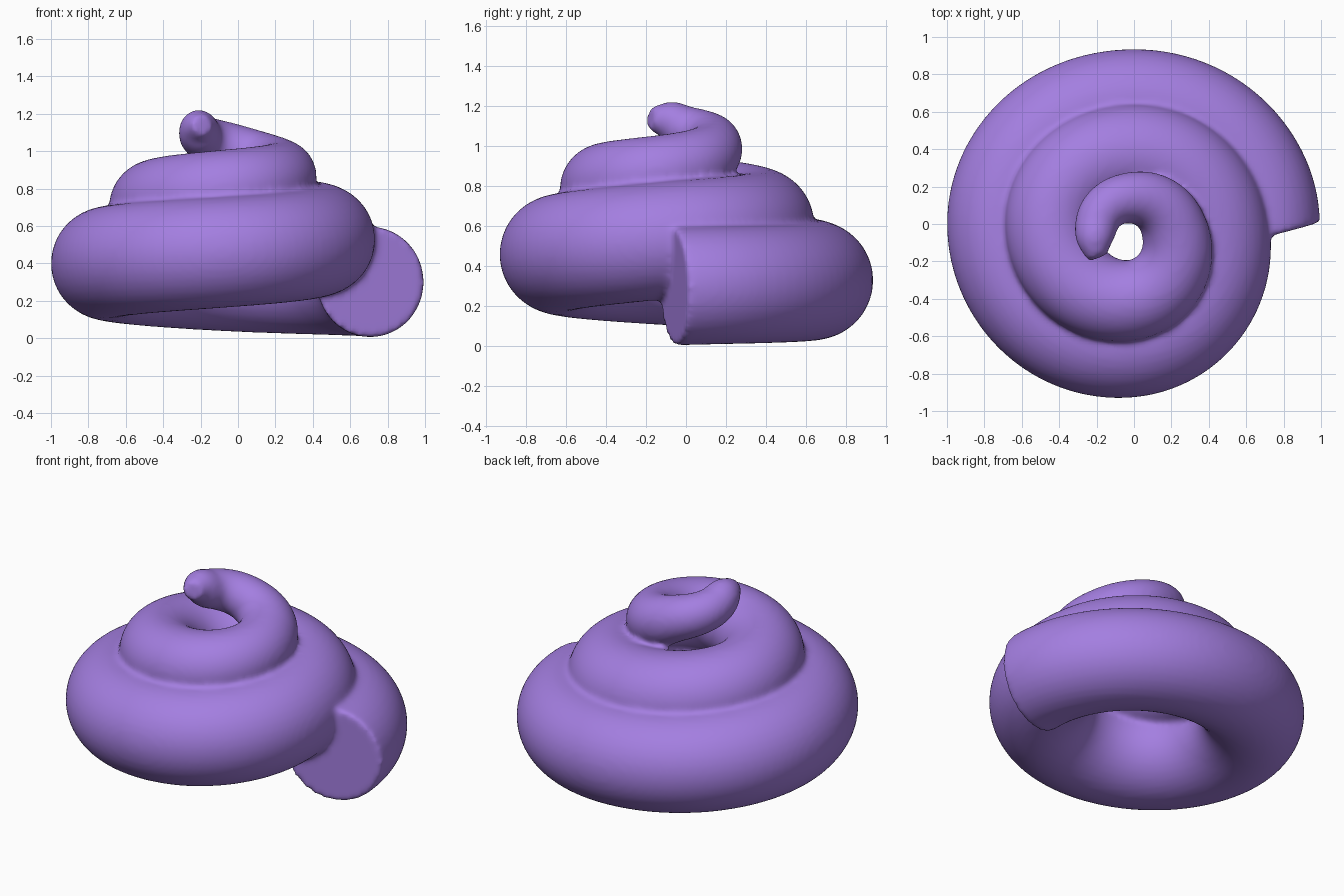
import bpy, bmesh, math
from mathutils import Vector, Matrix

cube = bpy.data.objects.get("Cube")
if cube:
    bpy.data.objects.remove(cube, do_unlink=True)

purple = bpy.data.materials.new("soft_purple")
purple.use_nodes = True
colour = (0.37, 0.21, 0.75, 1)
purple.diffuse_color = colour
purple.node_tree.nodes["Principled BSDF"].inputs["Base Color"].default_value = colour

# Coil path: turn angle in degrees, distance from axis, height, tube radius
KEYS = [
    (-5, .71, .30, .295), (90, .64, .33, .295), (180, .70, .40, .30),
    (270, .63, .465, .295), (360, .43, .54, .29), (450, .37, .61, .27),
    (540, .44, .70, .25), (630, .405, .80, .215), (720, .205, .90, .175),
    (810, .14, 1.0, .14), (900, .20, 1.085, .115), (922, .225, 1.125, .10),
    (943, .26, 1.14, .055),
]


def path(angle):
    """Smoothly interpolated centre and tube radius at a turn angle."""
    i = 0
    while i < len(KEYS) - 2 and angle > KEYS[i + 1][0]:
        i += 1

    def slope(k, c):
        a, b = KEYS[max(k - 1, 0)], KEYS[min(k + 1, len(KEYS) - 1)]
        return (b[c] - a[c]) / (b[0] - a[0])

    p, q = KEYS[i], KEYS[i + 1]
    span = q[0] - p[0]
    t = (angle - p[0]) / span
    h = t * t * (3 - 2 * t)
    dist, z, r = [
        p[c] * (1 - h) + q[c] * h
        + span * (t * (1 - t) ** 2 * slope(i, c) - t * t * (1 - t) * slope(i + 1, c))
        for c in (1, 2, 3)]
    a = math.radians(angle)
    return Vector((dist * math.cos(a), dist * math.sin(a), z)), r


# Sweep a round section along the rising spiral
SIDES = 40
bm = bmesh.new()
rings = []
start, end, steps = KEYS[0][0], KEYS[-1][0], 270
for s in range(steps + 1):
    angle = start + (end - start) * s / steps
    centre, radius = path(angle)
    tangent = (path(min(angle + 1, end))[0] - path(max(angle - 1, start))[0]).normalized()
    side = tangent.cross(Vector((0, 0, 1))).normalized()
    up = side.cross(tangent)
    # The lower end is cut at a slant
    slant = math.radians(15) * max(0, 1 - (angle - start) / 25)
    side = Matrix.Rotation(slant, 3, "Z") @ side
    ring = []
    for k in range(SIDES):
        a = math.tau * k / SIDES
        ring.append(bm.verts.new(centre + radius * (side * math.cos(a) + up * math.sin(a))))
    rings.append(ring)
for r0, r1 in zip(rings, rings[1:]):
    for k in range(SIDES):
        n = (k + 1) % SIDES
        bm.faces.new((r0[k], r0[n], r1[n], r1[k]))
bm.faces.new(rings[0])
bm.faces.new(rings[-1])
bmesh.ops.recalc_face_normals(bm, faces=bm.faces)
mesh = bpy.data.meshes.new("spiral_coil")
bm.to_mesh(mesh)
bm.free()
mesh.materials.append(purple)
coil = bpy.data.objects.new("spiral_coil", mesh)
bpy.context.collection.objects.link(coil)

# Fuse the turns and soften the seams and end rims
fuse = coil.modifiers.new("fuse", "REMESH")
fuse.mode = "VOXEL"
fuse.voxel_size = 0.016
fuse.use_smooth_shade = True
soften = coil.modifiers.new("soften", "SMOOTH")
soften.factor = 0.5
soften.iterations = 8
